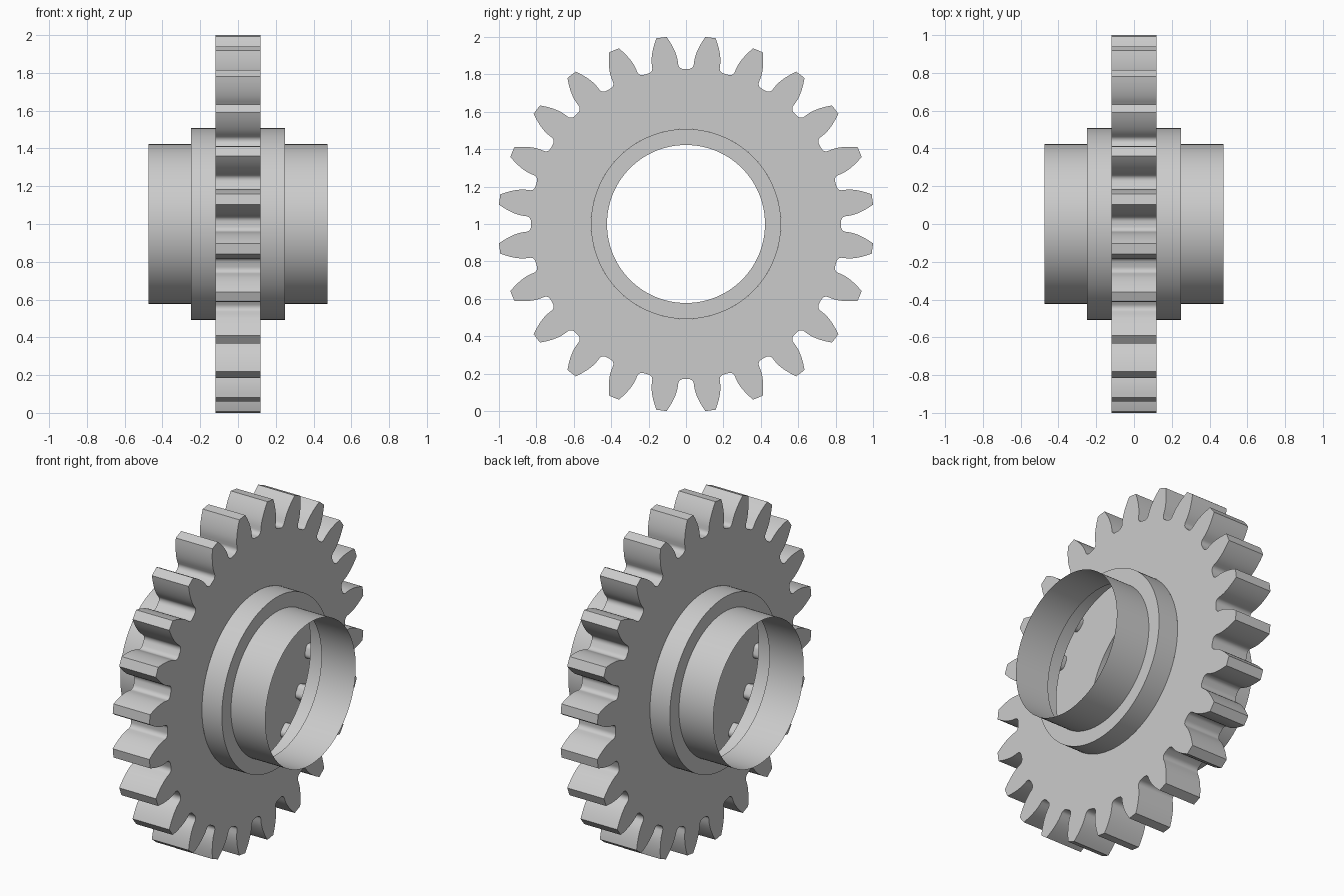
import bpy, bmesh
from math import sin, cos, tan, acos, radians, degrees

cube = bpy.data.objects.get("Cube")
if cube:
    bpy.data.objects.remove(cube, do_unlink=True)

TEETH = 24
TIP = 1.0055
MODULE = 2 * TIP / (TEETH + 2)
PITCH = MODULE * TEETH / 2
PRESSURE = radians(20)
BASE = PITCH * cos(PRESSURE)
ROOT = 0.829
HALF = 180 / TEETH          # half the angular step of one tooth
HALF_RIM, COLLAR_X, END_X = 0.12, 0.25, 0.475
COLLAR_R, TUBE_R = 0.508, 0.4225

steel = bpy.data.materials.new("plain grey")
steel.use_nodes = True
grey = (0.6, 0.6, 0.6, 1)
steel.diffuse_color = grey
steel.node_tree.nodes["Principled BSDF"].inputs["Base Color"].default_value = grey


def involute(a):
    return tan(a) - a


def half_width(r):
    """Half the angle of a tooth, in degrees, at radius r."""
    return HALF / 2 + degrees(involute(PRESSURE) - involute(acos(BASE / r)))


# One flank from tip to root: involute curve, then a rounded fillet
flank = []
for i in range(9):
    r = TIP + (BASE + 0.0005 - TIP) * i / 8
    flank.append((half_width(r), r))
start = flank[-1][0] + 0.1
for i in range(7):
    a = radians(90 * i / 6)
    flank.append((start + 1.9 * (1 - cos(a)), 0.855 - (0.855 - ROOT) * sin(a)))

# Whole outline as (angle, radius), with one tooth either side of the top
outline = []
for t in range(TEETH):
    mid = HALF * (2 * t + 1)
    outline += [(radians(mid - a), r) for a, r in reversed(flank)]
    outline += [(radians(mid + a), r) for a, r in flank]

round_steps = 120
circle = [(radians(360 * i / round_steps), 1) for i in range(round_steps)]


def sweep(name, angles, profile):
    """Shell around the x axis; profile holds (x, radius), None meaning the tooth radius."""
    bm = bmesh.new()
    rings = []
    for x, radius in profile:
        ring = []
        for a, r in angles:
            rad = r if radius is None else radius
            ring.append(bm.verts.new((x, rad * sin(a), 1 + rad * cos(a))))
        rings.append(ring)
    n = len(angles)
    for lower, upper in zip(rings, rings[1:]):
        for i in range(n):
            j = (i + 1) % n
            bm.faces.new((lower[i], lower[j], upper[j], upper[i]))
    # Outer walls face away from the axis
    bm.normal_update()
    wall = max(bm.faces, key=lambda f: f.calc_center_median().z - 9 * abs(f.normal.x))
    if wall.normal.z < 0:
        bmesh.ops.reverse_faces(bm, faces=bm.faces[:])
    mesh = bpy.data.meshes.new(name)
    bm.to_mesh(mesh)
    bm.free()
    mesh.materials.append(steel)
    obj = bpy.data.objects.new(name, mesh)
    bpy.context.collection.objects.link(obj)
    bpy.ops.object.select_all(action='DESELECT')
    obj.select_set(True)
    bpy.context.view_layer.objects.active = obj
    bpy.ops.object.shade_smooth_by_angle(angle=radians(30))
    return obj


# Hollow toothed rim with open side plates
sweep("toothed_rim", outline,
      [(-HALF_RIM, COLLAR_R), (-HALF_RIM, None), (HALF_RIM, None), (HALF_RIM, COLLAR_R)])

# Stepped collar and thin open tube on each side
for side, s in (("left", 1), ("right", -1)):
    sweep(side + "_collar", circle,
          [(s * HALF_RIM, COLLAR_R), (s * COLLAR_X, COLLAR_R), (s * COLLAR_X, TUBE_R)])
    sweep(side + "_tube", circle, [(s * COLLAR_X, TUBE_R), (s * END_X, TUBE_R)])
